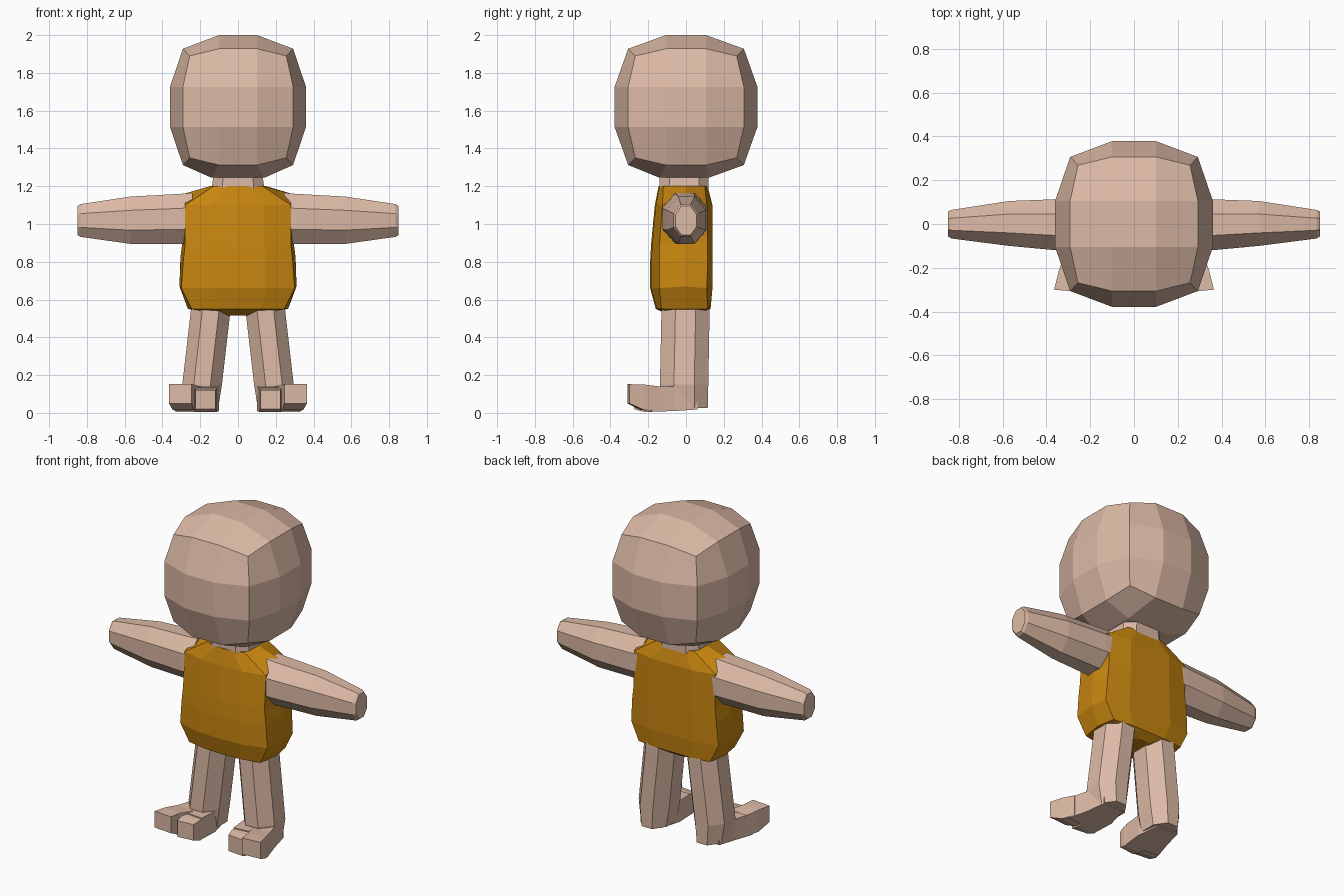
import bpy, bmesh

if "Cube" in bpy.data.objects:
    bpy.data.objects.remove(bpy.data.objects["Cube"])


def material(name, rgb):
    m = bpy.data.materials.new(name)
    m.diffuse_color = (*rgb, 1)
    m.use_nodes = True
    m.node_tree.nodes["Principled BSDF"].inputs["Base Color"].default_value = m.diffuse_color
    return m


SKIN = material("skin", (0.72, 0.49, 0.38))
SHIRT = material("shirt", (0.58, 0.24, 0.005))


def finish(name, bm, mat, mirror=False):
    bmesh.ops.recalc_face_normals(bm, faces=bm.faces)
    me = bpy.data.meshes.new(name)
    bm.to_mesh(me)
    bm.free()
    me.materials.append(mat)
    ob = bpy.data.objects.new(name, me)
    bpy.context.collection.objects.link(ob)
    if mirror:
        ob.modifiers.new("mirror", 'MIRROR').use_mirror_merge = False
    return ob


def loft(name, rings, mat, mirror=False):
    """Skin a list of equal-length point rings and cap both ends."""
    bm = bmesh.new()
    rows = [[bm.verts.new(p) for p in r] for r in rings]
    n = len(rows[0])
    for a, b in zip(rows, rows[1:]):
        for i in range(n):
            j = (i + 1) % n
            bm.faces.new((a[i], a[j], b[j], b[i]))
    bm.faces.new(rows[0])
    bm.faces.new(rows[-1])
    return finish(name, bm, mat, mirror)


def octagon(u0, u1, v0, v1, c=0.29):
    """Chamfered rectangle outline."""
    du, dv = (u1 - u0) * c, (v1 - v0) * c
    return [(u0 + du, v0), (u1 - du, v0), (u1, v0 + dv), (u1, v1 - dv),
            (u1 - du, v1), (u0 + du, v1), (u0, v1 - dv), (u0, v0 + dv)]


# Head: rounded cube, three faces per side, pulled in under the chin
bm = bmesh.new()
bmesh.ops.create_cube(bm, size=2)
bmesh.ops.subdivide_edges(bm, edges=bm.edges[:], cuts=2, use_grid_fill=True)
for v in bm.verts:
    outer = sum(abs(c) > 0.9 for c in v.co)
    reach = {1: 1.0, 2: 0.81, 3: 0.71}[outer]
    chin = outer == 1 and v.co.z < -0.9
    p = [(1 if c > 0 else -1) * (reach if abs(c) > 0.9 else 0.28) for c in v.co]
    v.co = (p[0] * 0.36, p[1] * 0.378, 1.62 + p[2] * 0.38)
    if chin:
        v.co = (0.14 if p[0] > 0 else -0.14, 0.12 if p[1] > 0 else -0.14, 1.245)
finish("head", bm, SKIN)

# Neck
loft("neck", [[(x, y, z) for x, y in octagon(-w, w, -0.14, 0.12, 0.2)]
              for z, w in ((1.26, 0.13), (1.18, 0.14))], SKIN)


# Shirt: rings of z, corner x, side x, side z, front y, corner ys, back y
def shirt_ring(z, cx, sx, sz, f, cf, cb, b):
    half = [(cx * 0.5, f + 0.006, z), (cx, cf, z), (sx, 0, sz),
            (cx, cb, z), (cx * 0.5, b, z)]
    return [(0, f, z)] + half + [(0, b, z)] + [(-x, y, h) for x, y, h in reversed(half)]


loft("shirt", [shirt_ring(*r) for r in (
    (1.20, 0.13, 0.15, 1.20, -0.145, -0.12, 0.10, 0.115),
    (1.10, 0.28, 0.285, 1.16, -0.165, -0.125, 0.11, 0.14),
    (0.89, 0.28, 0.295, 0.90, -0.185, -0.14, 0.115, 0.14),
    (0.80, 0.29, 0.305, 0.82, -0.19, -0.14, 0.115, 0.14),
    (0.66, 0.30, 0.31, 0.67, -0.19, -0.14, 0.11, 0.14),
    (0.55, 0.245, 0.265, 0.55, -0.16, -0.13, 0.115, 0.13),
    (0.515, 0.06, 0.07, 0.515, -0.08, -0.06, 0.06, 0.08))], SHIRT)

# Arms: tapered octagonal tubes
loft("arm", [[(x, y, z) for y, z in octagon(*b)] for x, b in (
    (0.24, (-0.125, 0.115, 0.895, 1.165)),
    (0.30, (-0.125, 0.115, 0.895, 1.16)),
    (0.57, (-0.10, 0.105, 0.895, 1.145)),
    (0.835, (-0.066, 0.064, 0.932, 1.105)),
    (0.85, (-0.056, 0.056, 0.942, 1.095)))], SKIN, True)

# Legs: splayed octagonal columns ending in the heel
loft("leg", [[(x, y, z) for x, y in octagon(*b)] for z, b in (
    (0.60, (0.03, 0.24, -0.125, 0.12)),
    (0.54, (0.04, 0.25, -0.13, 0.125)),
    (0.15, (0.085, 0.295, -0.138, 0.118)),
    (0.025, (0.105, 0.275, -0.13, 0.115)))], SKIN, True)


# Feet: blocks running forward from the heel, four corners per section
def block(name, sections):
    loft(name, [[(x0, ya, z0), (x1, yb, z0), (x1, yb, z1), (x0, ya, z1)]
                for x0, x1, ya, yb, z0, z1 in sections], SKIN, True)


block("instep", [(0.13, 0.27, 0.06, 0.06, 0.018, 0.13),
                 (0.10, 0.295, -0.08, -0.06, 0.01, 0.14),
                 (0.11, 0.33, -0.20, -0.18, 0.006, 0.138)])
block("outer_toe", [(0.20, 0.32, -0.15, -0.14, 0.01, 0.14),
                    (0.235, 0.345, -0.24, -0.22, 0.015, 0.15),
                    (0.245, 0.365, -0.31, -0.30, 0.05, 0.152)])
block("inner_toe", [(0.11, 0.225, -0.15, -0.15, 0.008, 0.135),
                    (0.11, 0.23, -0.22, -0.22, 0.005, 0.13),
                    (0.12, 0.225, -0.265, -0.275, 0.02, 0.12)])
